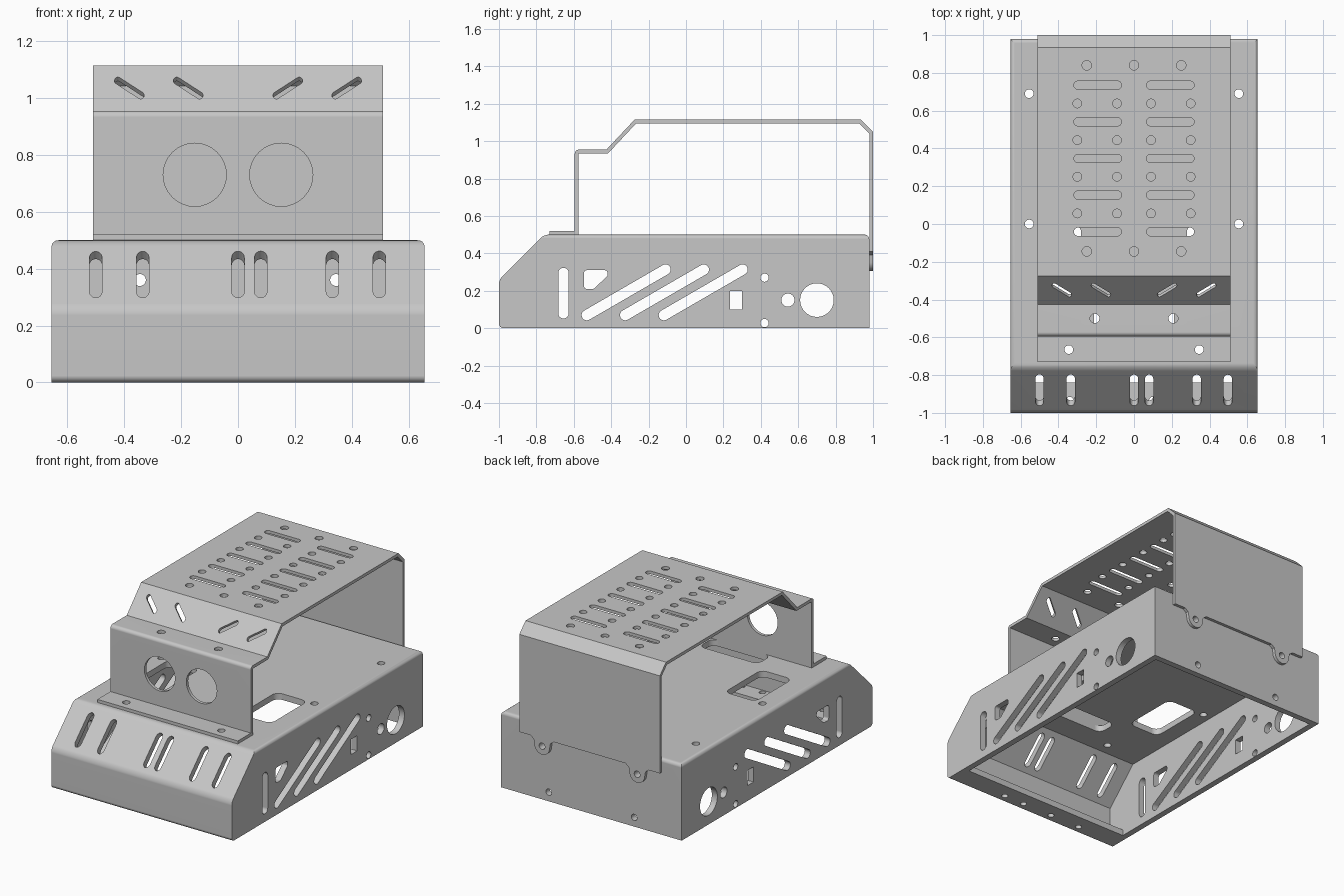
import bpy, bmesh, math
from mathutils import Vector
from mathutils.geometry import convex_hull_2d

cube = bpy.data.objects.get("Cube")
if cube:
    bpy.data.objects.remove(cube, do_unlink=True)

COVER_THICK = 0.02
TRAY_THICK = 0.04
grey = bpy.data.materials.new("sheet metal grey")
grey.use_nodes = True
GREY = (0.57, 0.57, 0.57, 1)
grey.diffuse_color = GREY
grey.node_tree.nodes["Principled BSDF"].inputs["Base Color"].default_value = GREY


def rounded(points, r, n=32):
    """Outline around points: one gives a circle, two a slot, more a rounded panel."""
    ring = [Vector((px + r * math.cos(math.tau * i / n), py + r * math.sin(math.tau * i / n)))
            for px, py in points for i in range(n)]
    return [ring[i] for i in convex_hull_2d(ring)]


def box_outline(x0, x1, y0, y1, r):
    return rounded([(x, y) for x in (x0 + r, x1 - r) for y in (y0 + r, y1 - r)], r)


def prism(bm, outline, axis, start, end, slope_at=0):
    """Extrude a flat outline along an axis, or square to a 45 degree slope."""
    def place(p, d):
        return {"X": (d, p[0], p[1]), "Y": (p[0], d, p[1]), "Z": (p[0], p[1], d),
                "SLOPE": (p[0], p[1] + slope_at + d, p[1] - d)}[axis]
    low = [bm.verts.new(place(p, start)) for p in outline]
    high = [bm.verts.new(place(p, end)) for p in outline]
    faces = [bm.faces.new(low), bm.faces.new(high)]
    for i in range(len(low)):
        j = (i + 1) % len(low)
        faces.append(bm.faces.new((low[i], low[j], high[j], high[i])))
    bmesh.ops.recalc_face_normals(bm, faces=faces)


def round_folds(bm, is_fold, radius):
    folds = [e for e in bm.edges if len(e.link_faces) == 2 and is_fold(*[v.co for v in e.verts])]
    bmesh.ops.bevel(bm, geom=folds, offset=radius, segments=4, profile=0.5, affect="EDGES")


def make_object(name, bm):
    mesh = bpy.data.meshes.new(name)
    bm.to_mesh(mesh)
    bm.free()
    obj = bpy.data.objects.new(name, mesh)
    bpy.context.collection.objects.link(obj)
    return obj


def finish(name, bm, cuts, thickness=0):
    """Thicken if asked, cut away each cutter in turn, and shade."""
    obj = make_object(name, bm)
    if thickness:
        mod = obj.modifiers.new("thickness", "SOLIDIFY")
        mod.thickness, mod.offset, mod.use_even_offset = thickness, -1, True
    cutters = [make_object(name + "_cutter", c) for c in cuts]
    for cutter in cutters:
        cutter.hide_render = True
        mod = obj.modifiers.new("cut", "BOOLEAN")
        mod.operation, mod.solver, mod.object = "DIFFERENCE", "EXACT", cutter
    bpy.context.view_layer.update()
    graph = bpy.context.evaluated_depsgraph_get()
    mesh = bpy.data.meshes.new_from_object(obj.evaluated_get(graph))
    obj.modifiers.clear()
    obj.data = mesh
    for cutter in cutters:
        bpy.data.objects.remove(cutter, do_unlink=True)
    mesh.materials.clear()
    mesh.materials.append(grey)
    bpy.ops.object.select_all(action="DESELECT")
    obj.select_set(True)
    bpy.context.view_layer.objects.active = obj
    bpy.ops.object.shade_smooth_by_angle(angle=math.radians(30))
    obj.modifiers.new("flat panels", "WEIGHTED_NORMAL").keep_sharp = True


# Base tray: rounded block, hollowed from below but for a front lip
tray = bmesh.new()
prism(tray, [(-1, 0), (-1, 0.26), (-0.76, 0.5), (0.98, 0.5), (0.98, 0)], "X", -0.655, 0.655)
round_folds(tray, lambda p, q: min(p.z, q.z) > 0.49
            or (abs(p.x - q.x) > 0.1 and max(p.y, q.y) < 0), 0.024)
t = TRAY_THICK
bend = t * math.tan(math.pi / 8)
hollow = bmesh.new()
prism(hollow, [(-0.84, -0.1), (-0.84, t), (t - 1, t), (t - 1, 0.26 - bend), (bend - 0.76, 0.5 - t),
               (0.98 - t, 0.5 - t), (0.98 - t, -0.1)], "X", t - 0.655, 0.655 - t)

cuts = bmesh.new()
side_holes = [rounded([(-0.655, 0.08), (-0.655, 0.295)], 0.028),
              rounded([(-0.53, 0.295), (-0.435, 0.295), (-0.435, 0.285), (-0.5, 0.225), (-0.53, 0.225)], 0.015),
              box_outline(0.235, 0.3, 0.1, 0.2, 0.002),
              rounded([(0.42, 0.27)], 0.022), rounded([(0.42, 0.027)], 0.022),
              rounded([(0.545, 0.15)], 0.035), rounded([(0.7, 0.15)], 0.09)]
for y in (-0.53, -0.325, -0.118):
    side_holes.append(rounded([(y, 0.07), (y + 0.42, 0.313)], 0.028))
for s in (-1, 1):
    for hole in side_holes:
        prism(cuts, hole, "X", s * 0.6, s * 0.7)
    # Deck openings and screw holes
    prism(cuts, box_outline(*sorted((s * 0.28, s * 0.505)), -0.38, 0.0, 0.045), "Z", 0.44, 0.55)
    for x, y in ((0.555, 0.69), (0.555, 0), (0.345, -0.665)):
        prism(cuts, rounded([(s * x, y)], 0.023), "Z", 0.44, 0.55)
    # Back wall screw holes
    for x, z in ((0.31, 0.06), (0.345, 0.36)):
        prism(cuts, rounded([(s * x, z)], 0.021), "Y", 0.92, 1.02)
prism(cuts, box_outline(-0.213, 0.213, -0.575, -0.44, 0.045), "Z", 0.44, 0.55)
# Lip screw holes and slots in the sloped front
for x in (-0.34, -0.12, 0.1, 0.25):
    prism(cuts, rounded([(x, -0.935)], 0.02), "Z", -0.05, 0.06)
for x in (-0.5, -0.335, 0, 0.08, 0.332, 0.497):
    prism(cuts, rounded([(x, 0.32), (x, 0.44)], 0.022), "SLOPE", -0.04, 0.06, -1.26)
finish("base_tray", tray, [hollow, cuts])

# Raised cover: one folded sheet, open at both sides
cover = bmesh.new()
rows = [[cover.verts.new((x, y, z)) for x in (-0.51, 0.51)] for y, z in
        [(-0.73, 0.52), (-0.595, 0.52), (-0.595, 0.955), (-0.425, 0.955),
         (-0.275, 1.115), (0.935, 1.115), (1, 1.05), (1, 0.41)]]
for (a, b), (c, d) in zip(rows, rows[1:]):
    cover.faces.new((a, b, d, c))
round_folds(cover, lambda p, q: abs(p.x - q.x) > 0.1 and 0.9 < p.z < 1 and p.y < -0.5, 0.022)
cuts = bmesh.new()
for s in (-1, 1):
    prism(cuts, rounded([(s * 0.152, 0.73)], 0.111), "Y", -0.65, -0.55)
    for x in (0.215, 0.422):
        prism(cuts, rounded([(s * x, 1.06), (s * (x - 0.08), 1.01)], 0.012),
              "SLOPE", -0.04, 0.05, -1.385)
    prism(cuts, rounded([(s * 0.345, -0.665)], 0.023), "Z", 0.49, 0.55)
    prism(cuts, rounded([(s * 0.208, -0.5)], 0.025), "Z", 0.9, 0.97)
    # Vent pattern on the roof
    for i in range(5):
        y = 0.735 - 0.194 * i
        prism(cuts, rounded([(s * 0.088, y), (s * 0.296, y)], 0.022), "Z", 1.08, 1.15)
        if i < 4:
            for x in (0.09, 0.3):
                prism(cuts, rounded([(s * x, y - 0.097)], 0.023), "Z", 1.08, 1.15)
for x in (-0.25, 0, 0.25):
    for y in (0.84, -0.145):
        prism(cuts, rounded([(x, y)], 0.025), "Z", 1.08, 1.15)
finish("raised_cover", cover, [cuts], COVER_THICK)

# Rounded screw tabs under the cover's back panel
for side, s in (("left", 1), ("right", -1)):
    arc = [(0.055 * math.cos(math.pi * i / 16), 0.36 - 0.055 * math.sin(math.pi * i / 16)) for i in range(17)]
    flare = [(0.085, 0.41), (0.061, 0.392)]
    outline = flare + arc + [(-x, z) for x, z in reversed(flare)]
    tab, cuts = bmesh.new(), bmesh.new()
    prism(tab, [(s * 0.345 + x, z) for x, z in outline], "Y", 1 - COVER_THICK, 1)
    prism(cuts, rounded([(s * 0.345, 0.36)], 0.021), "Y", 0.95, 1.05)
    finish(side + "_screw_tab", tab, [cuts])
